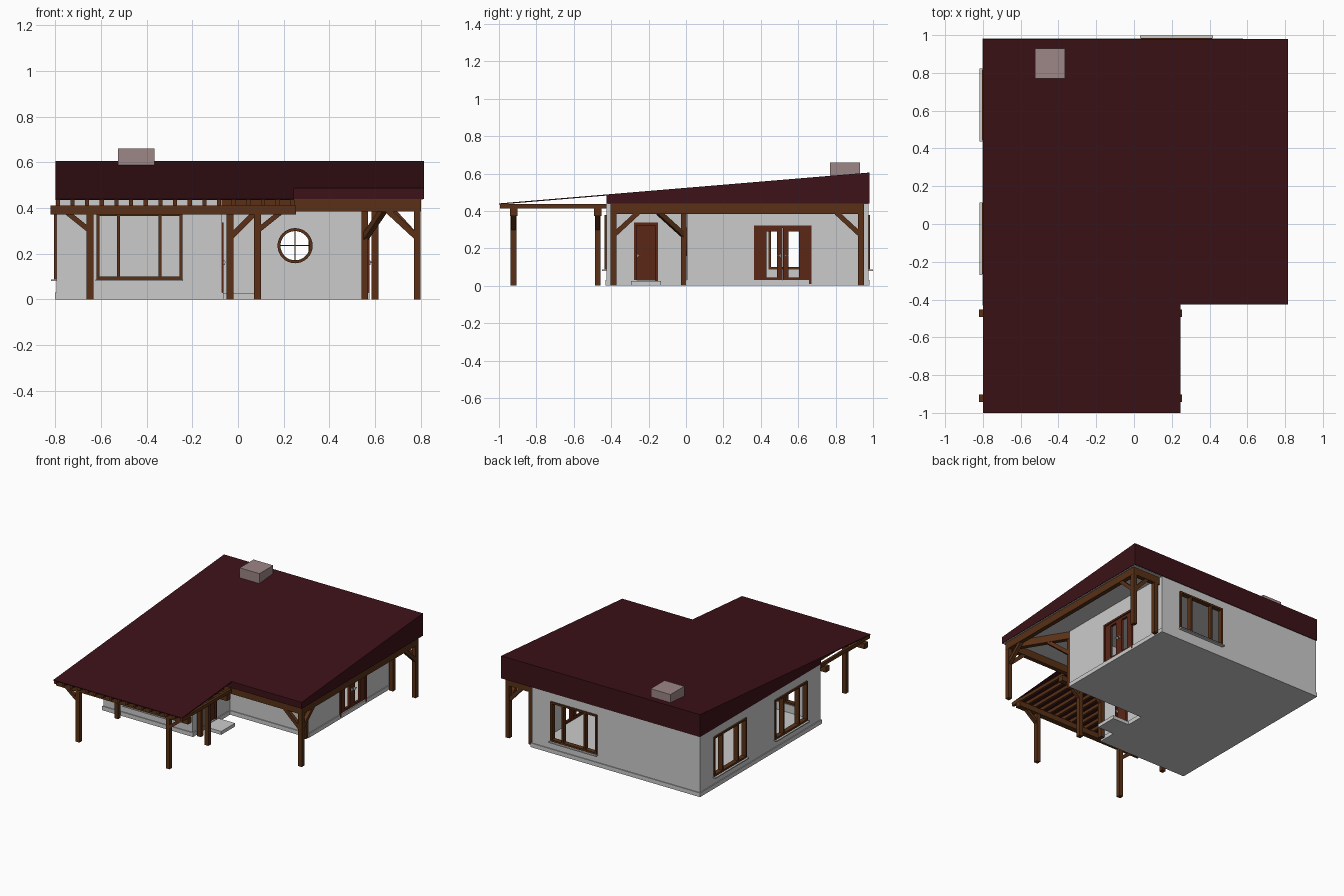
import bpy, bmesh
from math import pi, cos, sin
from mathutils import Matrix, Vector

if "Cube" in bpy.data.objects:
    bpy.data.objects.remove(bpy.data.objects["Cube"])


def material(name, r, g, b):
    m = bpy.data.materials.new(name)
    m.diffuse_color = (r, g, b, 1)
    m.use_nodes = True
    m.node_tree.nodes["Principled BSDF"].inputs["Base Color"].default_value = m.diffuse_color
    return m


WOOD = material("brown_timber", 0.10, 0.03, 0.008)
DOOR = material("red_wood", 0.10, 0.02, 0.008)
ROOF = material("dark_red_roof", 0.045, 0.006, 0.009)
BRICK = material("chimney_brick", 0.34, 0.24, 0.24)


def finish(name, bm, mat=None, matrix=None):
    bmesh.ops.recalc_face_normals(bm, faces=bm.faces)
    me = bpy.data.meshes.new(name)
    bm.to_mesh(me)
    bm.free()
    if mat:
        me.materials.append(mat)
    ob = bpy.data.objects.new(name, me)
    if matrix:
        ob.matrix_world = matrix
    bpy.context.collection.objects.link(ob)
    return ob


def boxes(name, specs, mat=None, matrix=None):
    """One object from boxes given as (x0, x1, y0, y1, z0, z1)."""
    bm = bmesh.new()
    for x0, x1, y0, y1, z0, z1 in specs:
        m = Matrix.Translation(((x0 + x1) / 2, (y0 + y1) / 2, (z0 + z1) / 2))
        m = m @ Matrix.Diagonal((x1 - x0, y1 - y0, z1 - z0, 1))
        bmesh.ops.create_cube(bm, size=1, matrix=m)
    return finish(name, bm, mat, matrix)


def prism(name, pts, direction, mat=None):
    bm = bmesh.new()
    f = bm.faces.new([bm.verts.new(p) for p in pts])
    ext = bmesh.ops.extrude_face_region(bm, geom=[f])
    vs = [v for v in ext["geom"] if isinstance(v, bmesh.types.BMVert)]
    bmesh.ops.translate(bm, verts=vs, vec=direction)
    return finish(name, bm, mat)


def beam(name, a, b, w=0.03, h=0.03):
    a, b = Vector(a), Vector(b)
    q = (b - a).to_track_quat('Y', 'Z').to_matrix().to_4x4()
    n = (b - a).length / 2
    return boxes(name, [(-w / 2, w / 2, -n, n, -h / 2, h / 2)], WOOD,
                 Matrix.Translation((a + b) / 2) @ q)


def cut(target, cutter):
    mod = target.modifiers.new("opening", 'BOOLEAN')
    mod.operation, mod.solver, mod.object = 'DIFFERENCE', 'EXACT', cutter
    bpy.context.view_layer.objects.active = target
    bpy.ops.object.modifier_apply(modifier=mod.name)
    bpy.data.objects.remove(cutter)


def on_wall(x, y, turn):
    return Matrix.Translation((x, y, 0)) @ Matrix.Rotation(turn, 4, 'Z')


# House footprint, an L with the entrance corner cut out
X0, XA, X1, Y0, YA, Y1 = -0.795, -0.07, 0.57, -0.425, 0.005, 0.975


def footprint(o, z):
    return [(X0 - o, Y0 - o, z), (XA + o, Y0 - o, z), (XA + o, YA - o, z),
            (X1 + o, YA - o, z), (X1 + o, Y1 + o, z), (X0 - o, Y1 + o, z)]


walls = prism("walls", footprint(0, 0.01), (0, 0, 0.43))
cut(walls, prism("inside", footprint(-0.03, -0.1), (0, 0, 0.7)))
prism("plinth_and_floor", footprint(0.006, 0), (0, 0, 0.03))

# Three-pane windows with sills
windows = {"front": on_wall(-0.432, Y0, 0), "back": on_wall(0.225, Y1, pi),
           "left_rear": on_wall(X0, 0.63, -pi / 2),
           "left_front": on_wall(X0, -0.077, -pi / 2)}
U, ZB, ZT, F = 0.188, 0.088, 0.378, 0.013
for name, m in windows.items():
    cut(walls, boxes("hole", [(-U, U, -0.05, 0.06, ZB, ZT)], None, m))
    frame = [(-U, U, -0.01, 0.025, ZB, ZB + F), (-U, U, -0.01, 0.025, ZT - F, ZT)]
    for u in (-U, -0.097, 0.083, U - F):
        frame.append((u, u + F, -0.01, 0.025, ZB + F, ZT - F))
    boxes(name + "_window_frame", frame, WOOD, m)
    boxes(name + "_window_sill", [(-U - 0.004, U + 0.004, -0.024, 0.03, ZB - 0.008, ZB)], None, m)

# Entrance door with handle and step
m = on_wall(XA, -0.215, pi / 2)
cut(walls, boxes("hole", [(-0.062, 0.062, -0.05, 0.06, 0.025, 0.335)], None, m))
boxes("entrance_door", [(-0.05, 0.05, 0.004, 0.02, 0.025, 0.323),
                        (-0.064, -0.05, -0.006, 0.03, 0.025, 0.337),
                        (0.05, 0.064, -0.006, 0.03, 0.025, 0.337),
                        (-0.05, 0.05, -0.006, 0.03, 0.323, 0.337)], DOOR, m)
boxes("entrance_door_handle", [(-0.046, -0.04, -0.012, 0.006, 0.15, 0.17),
                               (-0.046, -0.026, -0.015, -0.01, 0.16, 0.165)], None, m)
boxes("entrance_step", [(XA, 0.07, -0.295, -0.135, 0, 0.025)])

# Double glazed door on the right wall
m = on_wall(X1, 0.517, pi / 2)
cut(walls, boxes("hole", [(-0.152, 0.152, -0.05, 0.06, 0.01, 0.32)], None, m))
leaves = [(-0.154, 0.154, -0.006, 0.03, 0.308, 0.322)]
handles = []
for s in (-1, 1):
    def side(a, b, *rest):
        return (min(s * a, s * b), max(s * a, s * b)) + rest
    leaves += [side(0.14, 0.154, -0.006, 0.03, 0.01, 0.308),
               side(0.087, 0.14, 0.002, 0.02, 0.01, 0.308),
               side(0.001, 0.03, 0.002, 0.02, 0.01, 0.308),
               side(0.03, 0.087, 0.002, 0.02, 0.01, 0.045),
               side(0.03, 0.087, 0.002, 0.02, 0.29, 0.308)]
    handles += [side(0.01, 0.016, -0.01, 0.003, 0.15, 0.17),
                side(0.01, 0.03, -0.014, -0.009, 0.16, 0.165)]
boxes("double_door", leaves, DOOR, m)
boxes("double_door_handles", handles, None, m)

# Round window with cross bars
bm = bmesh.new()
turn = Matrix.Translation((0.25, YA, 0.235)) @ Matrix.Rotation(pi / 2, 4, 'X')
bmesh.ops.create_cone(bm, cap_ends=True, segments=32, radius1=0.07, radius2=0.07,
                      depth=0.15, matrix=turn)
cut(walls, finish("round_hole", bm))
bm = bmesh.new()
rings = [[bm.verts.new((0.25 + r * cos(a), y, 0.235 + r * sin(a)))
          for r, y in ((0.064, -0.006), (0.077, -0.006), (0.077, 0.036), (0.064, 0.036))]
         for a in [2 * pi * i / 32 for i in range(32)]]
for i in range(32):
    p, q = rings[i - 1], rings[i]
    for k in range(4):
        bm.faces.new((p[k - 1], p[k], q[k], q[k - 1]))
ring = finish("round_window_frame", bm, WOOD)
bpy.context.view_layer.objects.active = ring
ring.select_set(True)
bpy.ops.object.shade_smooth_by_angle()
boxes("round_window_bars", [(0.186, 0.314, 0.01, 0.016, 0.233, 0.237),
                            (0.248, 0.252, 0.01, 0.016, 0.171, 0.299)], WOOD)

# Sloping roof, porch ceiling and chimney
def roof_z(y):
    return 0.44 + (y + 1) * 0.0833


prism("main_roof", [(-0.8, -0.425, 0.44), (-0.8, 0.98, 0.44),
                    (-0.8, 0.98, roof_z(0.98)), (-0.8, -0.425, roof_z(-0.425))],
      (1.615, 0, 0), ROOF)
prism("terrace_roof", [(-0.8, -1, 0.434), (-0.8, -0.425, roof_z(-0.425) - 0.006),
                       (-0.8, -0.425, roof_z(-0.425)), (-0.8, -1, 0.44)],
      (1.045, 0, 0), ROOF)
boxes("ceiling", [(-0.79, 0.81, -0.42, 0.974, 0.437, 0.4405)])
boxes("chimney", [(-0.525, -0.365, 0.77, 0.93, 0.57, 0.66)], BRICK)

# Terrace frame: posts, cross beams, braces and rafters
for row, y in (("front", -0.922), ("rear", -0.472)):
    boxes(row + "_terrace_beam", [(-0.82, 0.255, y - 0.02, y + 0.02, 0.372, 0.412)], WOOD)
    for side_name, x, s in (("left", -0.648, -1), ("right", 0.085, 1)):
        boxes(f"{row}_{side_name}_terrace_post",
              [(x - 0.015, x + 0.015, y - 0.015, y + 0.015, 0, 0.375)], WOOD)
        beam(f"{row}_{side_name}_terrace_brace", (x, y, 0.3), (x + s * 0.1, y, 0.38), 0.026, 0.022)
boxes("terrace_rafters", [(-0.798 + i * 0.0642, -0.78 + i * 0.0642, -0.995, -0.426, 0.412, 0.436)
                          for i in range(17)], WOOD)

# Porch posts and beams around the right side
for name, x, y in (("entrance", -0.035, -0.387), ("front_corner", 0.785, -0.387),
                   ("rear_corner", 0.785, 0.935), ("rear_wall", 0.6, 0.935),
                   ("inner_corner", 0.555, -0.012)):
    boxes(name + "_porch_post", [(x - 0.015, x + 0.015, y - 0.016, y + 0.016, 0, 0.39)], WOOD)
Z = 0.411
beam("front_porch_beam", (-0.07, -0.387, Z), (0.8, -0.387, Z), 0.032, 0.054)
beam("side_porch_beam", (0.785, -0.403, Z), (0.785, 0.952, Z), 0.032, 0.054)
beam("rear_porch_beam", (0.57, 0.935, Z), (0.785, 0.935, Z), 0.032, 0.054)
beam("diagonal_porch_beam", (0.55, -0.005, Z), (0.785, -0.387, Z), 0.032, 0.054)

# Porch braces: foot position and run direction
for name, x, y, dx, dy in (("entrance", -0.035, -0.387, 0.12, 0),
                           ("front_left", 0.785, -0.387, -0.13, 0),
                           ("front_side", 0.785, -0.387, 0, 0.13),
                           ("rear_side", 0.785, 0.935, 0, -0.13),
                           ("rear_left", 0.785, 0.935, -0.11, 0),
                           ("inner_corner", 0.555, -0.012, 0.082, -0.133)):
    beam(name + "_porch_brace", (x, y, 0.27), (x + dx, y + dy, 0.39), 0.026, 0.026)
